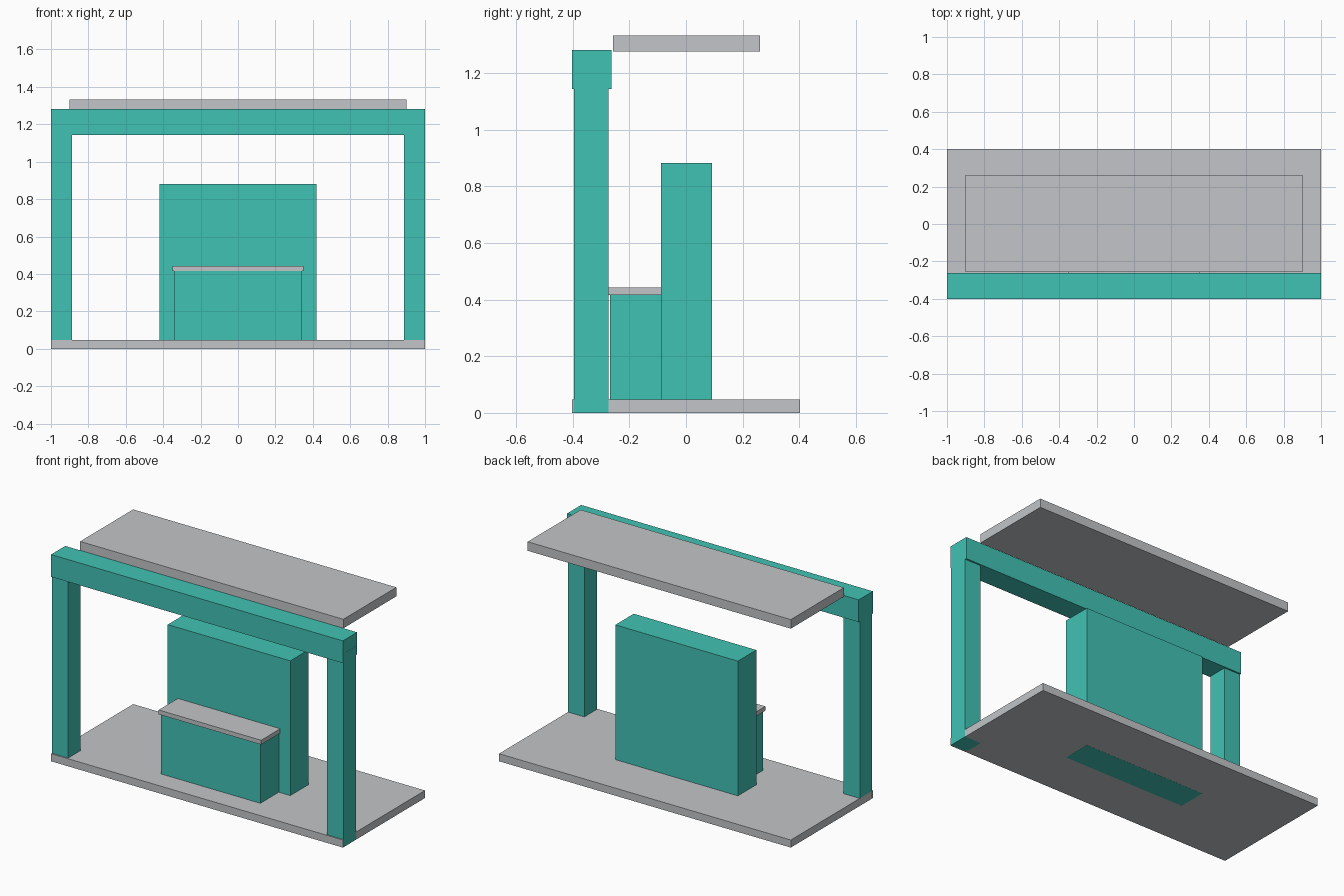
import bpy

if "Cube" in bpy.data.objects:
    bpy.data.objects.remove(bpy.data.objects["Cube"])


def material(name, rgb):
    m = bpy.data.materials.new(name)
    m.diffuse_color = (*rgb, 1.0)
    m.use_nodes = True
    m.node_tree.nodes["Principled BSDF"].inputs["Base Color"].default_value = m.diffuse_color
    return m


teal = material("teal", (0.053, 0.54, 0.46))
grey = material("light grey", (0.54, 0.56, 0.58))


def box(name, x, y, z, mat):
    """Box from (min, max) ranges on each axis."""
    ranges = (x, y, z)
    bpy.ops.mesh.primitive_cube_add(size=1, location=[(a + b) / 2 for a, b in ranges])
    ob = bpy.context.object
    ob.name = name
    ob.scale = [b - a for a, b in ranges]
    bpy.ops.object.transform_apply(location=False, rotation=False, scale=True)
    ob.data.materials.append(mat)
    return ob


# Floor slab and floating roof panel
box("floor_slab", (-1, 1), (-0.402, 0.402), (0, 0.047), grey)
box("roof_panel", (-0.902, 0.902), (-0.257, 0.262), (1.277, 1.333), grey)

# Front gate: two posts running down through the slab, and a header beam
box("left_post", (-1, -0.888), (-0.395, -0.273), (0, 1.2), teal)
box("right_post", (0.888, 1.0003), (-0.395, -0.273), (0, 1.2), teal)
box("header_beam", (-1, 1), (-0.402, -0.263), (1.143, 1.281), teal)

# Back wall, its foot showing through the underside of the slab
box("back_wall", (-0.42, 0.42), (-0.088, 0.092), (-0.0004, 0.882), teal)

# Counter with an overhanging top
box("counter_body", (-0.341, 0.341), (-0.268, -0.088), (0.04, 0.416), teal)
box("counter_top", (-0.351, 0.351), (-0.275, -0.085), (0.416, 0.443), grey)
